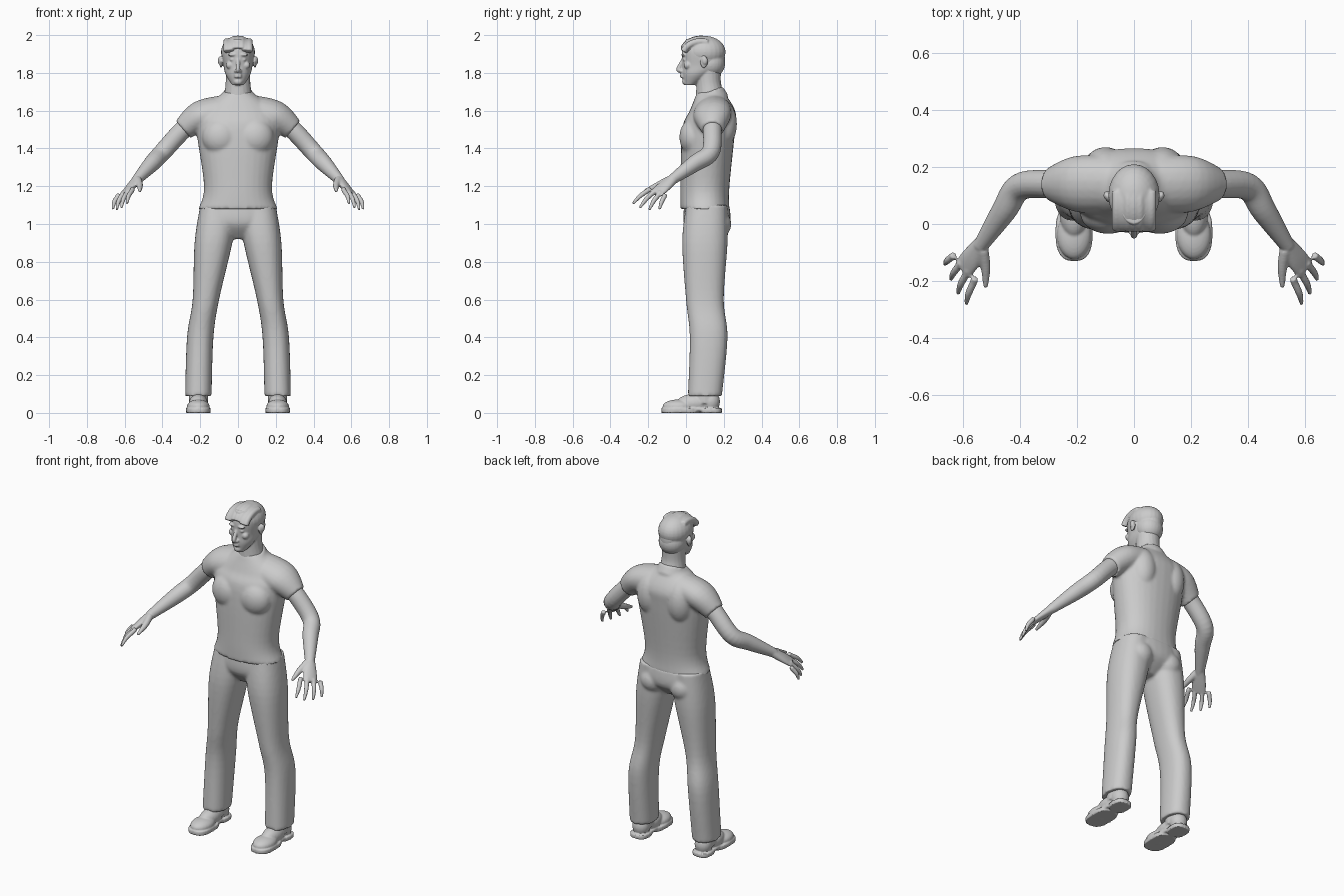
import bpy, bmesh, math
from mathutils import Vector, Matrix

if "Cube" in bpy.data.objects:
    bpy.data.objects.remove(bpy.data.objects["Cube"])

# One flat grey for the whole figure
colour = (*[.6] * 3, 1)
grey = bpy.data.materials.new("plain_grey")
grey.use_nodes = True
grey.diffuse_color = colour
grey.node_tree.nodes["Principled BSDF"].inputs["Base Color"].default_value = colour

SIDES = {"left": 1, "right": -1}
BACK_OF_HAND = Vector((.6, -.2, .7))


def level(z, y, wide, deep, x=0):
    """Horizontal oval at a height."""
    return Vector((x, y, z, wide, deep))


def stop(point, wide, thick=None):
    """Oval at a point on a limb path."""
    return Vector((*point, wide, thick or wide))


def smooth_path(ovals, steps=6):
    """Catmull-Rom curve through the ovals."""
    last = len(ovals) - 1
    path = []
    for i in range(last):
        before, start, end, after = (ovals[min(max(k, 0), last)] for k in range(i - 1, i + 3))
        leave, arrive = (end - before) / 2, (after - start) / 2
        for step in range(steps):
            t = step / steps
            blend = t * t * (3 - 2 * t)
            path.append(start.lerp(end, blend) + leave * t * (1 - t) ** 2
                        - arrive * t * t * (1 - t))
    return path + [ovals[last]]


def skin(bm, ovals, side=1, along_path=False, squareness=2, corners=32):
    """Closed skin over ovals, kept level or turned square to their path."""
    path = smooth_path(ovals)
    centres = [Vector(oval[:3]) for oval in path]
    loops = []
    for i, oval in enumerate(path):
        across, other = Vector((1, 0, 0)), Vector((0, 1, 0))
        if along_path:
            heading = centres[min(i + 1, len(path) - 1)] - centres[max(i - 1, 0)]
            across = heading.cross(BACK_OF_HAND).normalized()
            other = across.cross(heading).normalized()
        loop = []
        for k in range(corners):
            angle = math.tau * k / corners
            c, s = math.cos(angle), math.sin(angle)
            corner = (centres[i]
                      + across * oval[3] * math.copysign(abs(c) ** (2 / squareness), c)
                      + other * oval[4] * math.copysign(abs(s) ** (2 / squareness), s))
            corner.x *= side
            loop.append(bm.verts.new(corner))
        loops.append(loop)
    for lower, upper in zip(loops, loops[1:]):
        for k in range(corners):
            n = (k + 1) % corners
            bm.faces.new((lower[k], lower[n], upper[n], upper[k]))
    bm.faces.new(loops[0])
    bm.faces.new(loops[-1])


def limb(bm, stops, side=1):
    skin(bm, stops, side, along_path=True, corners=20)


def ball(bm, centre, size, side=1, wide=1, deep=1, tall=1):
    """Stretched ball."""
    x, y, z = centre
    shape = Matrix.Diagonal((size * wide, size * deep, size * tall, 1))
    bmesh.ops.create_uvsphere(bm, u_segments=24, v_segments=16, radius=1,
                              matrix=Matrix.Translation((x * side, y, z)) @ shape)


def finish(name, bm, detail):
    """Fuse overlapping volumes into one smooth skin."""
    bmesh.ops.recalc_face_normals(bm, faces=bm.faces)
    mesh = bpy.data.meshes.new(name)
    bm.to_mesh(mesh)
    bm.free()
    mesh.materials.append(grey)
    part = bpy.data.objects.new(name, mesh)
    bpy.context.collection.objects.link(part)
    fuse = part.modifiers.new("fuse", "REMESH")
    fuse.mode = "VOXEL"
    fuse.voxel_size = detail
    fuse.use_smooth_shade = True
    soften = part.modifiers.new("soften", "SMOOTH")
    soften.iterations = 4


# Joints of the left arm; the right arm mirrors them
shoulder = Vector((.2, .14, 1.57))
cuff = Vector((.29, .14, 1.5))
elbow = Vector((.4, .13, 1.38))
wrist = Vector((.54, -.08, 1.23))
knuckles = wrist + Vector((.06, -.08, -.07))
knuckle_line = Vector((.05, .06, -.02))

# T-shirt: torso, collar, chest, shoulder blades and sleeves
bm = bmesh.new()
skin(bm, [level(z=1.08, y=.1, wide=.21, deep=.13), level(z=1.2, y=.1, wide=.18, deep=.13),
          level(z=1.5, y=.12, wide=.22, deep=.14), level(z=1.6, y=.14, wide=.2, deep=.12),
          level(z=1.7, y=.13, wide=.07, deep=.07)], squareness=2.2)
limb(bm, [stop((0, .14, 1.65), wide=.09), stop((0, .12, 1.7), wide=.08)])
for side in SIDES.values():
    ball(bm, (.09, .04, 1.46), size=.1, side=side, deep=.75)
    ball(bm, (.1, .19, 1.53), size=.08, side=side, tall=1.6)
    limb(bm, [stop((.08, .14, 1.6), wide=.1, thick=.08), stop(shoulder, wide=.1, thick=.08),
              stop(cuff, wide=.06)], side)
finish("tshirt", bm, detail=.009)

# Trousers: pelvis, seat and two legs
bm = bmesh.new()
skin(bm, [level(z=1.1, y=.11, wide=.19, deep=.12), level(z=1, y=.11, wide=.2, deep=.12),
          level(z=.92, y=.1, wide=.05, deep=.05)], squareness=2.2)
for side in SIDES.values():
    ball(bm, (.1, .16, 1), size=.08, side=side)
    skin(bm, [level(x=.1, z=1.1, y=.11, wide=.1, deep=.11),
              level(x=.13, z=.9, y=.1, wide=.1, deep=.12),
              level(x=.17, z=.6, y=.1, wide=.07, deep=.1),
              level(x=.2, z=.4, y=.12, wide=.07, deep=.1),
              level(x=.21, z=.09, y=.1, wide=.07, deep=.09)], side, squareness=2.3)
finish("trousers", bm, detail=.009)

# Arms with palm, fanned fingers and thumb
for name, side in SIDES.items():
    bm = bmesh.new()
    limb(bm, [stop(shoulder, wide=.05), stop(cuff, wide=.05), stop(elbow, wide=.048),
              stop(elbow.lerp(wrist, .4), wide=.044), stop(wrist, wide=.026)], side)
    limb(bm, [stop(elbow.lerp(wrist, .9), wide=.026), stop(wrist.lerp(knuckles, .5), .04, .02),
              stop(knuckles, wide=.04, thick=.013)], side)
    for i in range(4):
        base = knuckles + knuckle_line * (i - 1.5) / 2
        reach = Vector((.03, .02 * i - .09, -.08))
        if i == 0 or i == 3:
            reach *= .85
        limb(bm, [stop(base - reach * .2, wide=.012), stop(base, wide=.013),
                  stop(base + reach * .5 + BACK_OF_HAND * .008, wide=.012),
                  stop(base + reach, wide=.007)], side)
    thumb = wrist - knuckle_line * .2
    limb(bm, [stop(thumb, wide=.02), stop(thumb + Vector((-.01, -.06, -.03)), wide=.017),
              stop(thumb + Vector((-.01, -.13, -.06)), wide=.008)], side)
    finish(name + "_arm", bm, detail=.005)

# Shoes: toe, instep, heel and ankle over a stepped sole
for name, side in SIDES.items():
    bm = bmesh.new()
    ball(bm, (.21, -.04, .035), size=.06, side=side, deep=1.4, tall=.6)
    ball(bm, (.21, .04, .05), size=.05, side=side, deep=1.8)
    ball(bm, (.21, .13, .06), size=.05, side=side, tall=1.2)
    skin(bm, [level(x=.21, z=.05, y=.1, wide=.05, deep=.06),
              level(x=.21, z=.12, y=.1, wide=.05, deep=.06)], side)
    for y, wide, deep, base in ((-.03, .065, .1, 0), (.05, .05, .1, .01), (.13, .055, .06, 0)):
        skin(bm, [level(base, y, wide, deep, x=.21), level(.025, y, wide, deep, x=.21)],
             side, squareness=2.6)
    finish(name + "_shoe", bm, detail=.005)

# Head: skull, neck, nose, lips, chin, brows, eyes, cheeks and ears
bm = bmesh.new()
skin(bm, [level(z=1.735, y=.02, wide=.03, deep=.03), level(z=1.79, y=.06, wide=.065, deep=.08),
          level(z=1.84, y=.09, wide=.076, deep=.11), level(z=1.92, y=.09, wide=.083, deep=.11),
          level(z=1.98, y=.08, wide=.05, deep=.08)])
limb(bm, [stop((0, .13, 1.65), wide=.08), stop((0, .12, 1.74), wide=.066),
          stop((0, .12, 1.82), wide=.066)])
limb(bm, [stop((0, -.01, 1.88), wide=.009), stop((0, -.04, 1.82), wide=.012),
          stop((0, -.03, 1.81), wide=.009)])
for z in (1.79, 1.779):
    ball(bm, (0, -.02, z), size=.006, wide=3.5, deep=2)
ball(bm, (0, -.004, 1.753), size=.017, wide=1.4)
for side in SIDES.values():
    ball(bm, (.013, -.026, 1.81), size=.009, side=side)
    ball(bm, (.03, -.013, 1.896), size=.008, side=side, wide=3, deep=1.6)
    ball(bm, (.03, -.006, 1.87), size=.007, side=side, wide=2, deep=1.7)
    ball(bm, (.044, .008, 1.84), size=.02, side=side)
    ball(bm, (.09, .095, 1.857), size=.02, side=side, wide=.4, tall=1.6)
    ball(bm, (.097, .1, 1.865), size=.01, side=side, deep=1.5, tall=2.2)
finish("head", bm, detail=.0045)

# Short hair: cap, nape and locks swept over the brow
bm = bmesh.new()
ball(bm, (0, .1, 1.91), size=.09, deep=1.22, tall=.95)
ball(bm, (0, .13, 1.85), size=.077)
for lock in range(-3, 4):
    x = lock * .02
    lift = .004 * (lock % 2) - abs(x) * .3
    sweep = [math.radians(angle) for angle in range(-20, 80, 15)]
    limb(bm, [stop((x, .08 - .1 * math.sin(a), 1.9 + lift + .08 * math.cos(a)), wide=.018)
              for a in sweep])
finish("hair", bm, detail=.005)
